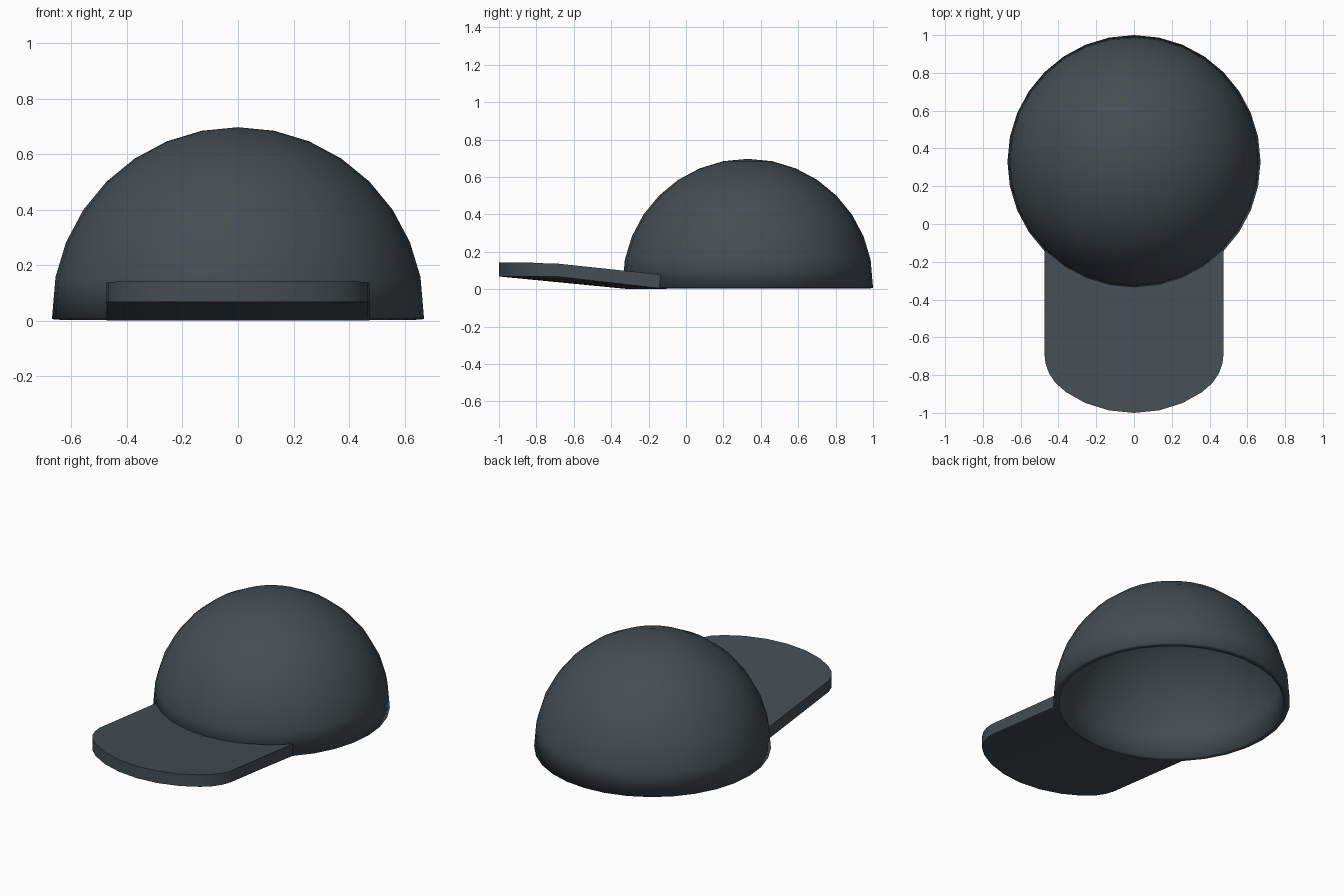
import bpy, bmesh, math

if "Cube" in bpy.data.objects:
    bpy.data.objects.remove(bpy.data.objects["Cube"])

CENTRE_Y, RADIUS = 0.33, 0.67

fabric = bpy.data.materials.new("dark_fabric")
fabric.diffuse_color = (0.06, 0.075, 0.085, 1)
fabric.use_nodes = True
fabric.node_tree.nodes["Principled BSDF"].inputs["Base Color"].default_value = fabric.diffuse_color


def make_object(name, bm):
    bmesh.ops.recalc_face_normals(bm, faces=bm.faces)
    mesh = bpy.data.meshes.new(name)
    bm.to_mesh(mesh)
    bm.free()
    mesh.materials.append(fabric)
    obj = bpy.data.objects.new(name, mesh)
    bpy.context.collection.objects.link(obj)
    bpy.ops.object.select_all(action='DESELECT')
    obj.select_set(True)
    bpy.context.view_layer.objects.active = obj
    bpy.ops.object.shade_smooth_by_angle(angle=math.radians(30))
    return obj


# Crown: upper half of a sphere, with the rim pulled down to the floor
bm = bmesh.new()
bmesh.ops.create_uvsphere(bm, u_segments=32, v_segments=16, radius=RADIUS)
bmesh.ops.delete(bm, geom=[v for v in bm.verts if v.co.z < -0.01], context='VERTS')
for v in bm.verts:
    v.co.z = v.co.z + 0.027 if v.co.z > 0.01 else 0.006
    v.co.y += CENTRE_Y
crown = make_object("crown", bm)
solid = crown.modifiers.new("wall", 'SOLIDIFY')
solid.thickness = 0.034
solid.offset = -1

# Brim: ruled slab between a raised front arc and the curve of the crown
half = [(0.0, -1.0), (0.131, -0.987), (0.257, -0.948), (0.36, -0.89),
        (0.417, -0.84), (0.45, -0.79), (0.468, -0.74), (0.474, -0.69)]
front = [(-x, y) for x, y in reversed(half[1:])] + half

bm = bmesh.new()
columns = []
for x, y in front:
    back_y = CENTRE_Y - math.sqrt(0.643 ** 2 - x ** 2)
    lift = 0.143 - 0.006 * max(0, abs(x) - 0.42) / 0.054
    columns.append([bm.verts.new(p) for p in (
        (x, y, lift), (x, back_y, 0.075), (x, back_y, 0.001), (x, y, 0.068))])
for a, b in zip(columns, columns[1:]):
    for i in range(4):
        j = (i + 1) % 4
        bm.faces.new((a[i], a[j], b[j], b[i]))
bm.faces.new(columns[0])
bm.faces.new(columns[-1])
make_object("brim", bm)
